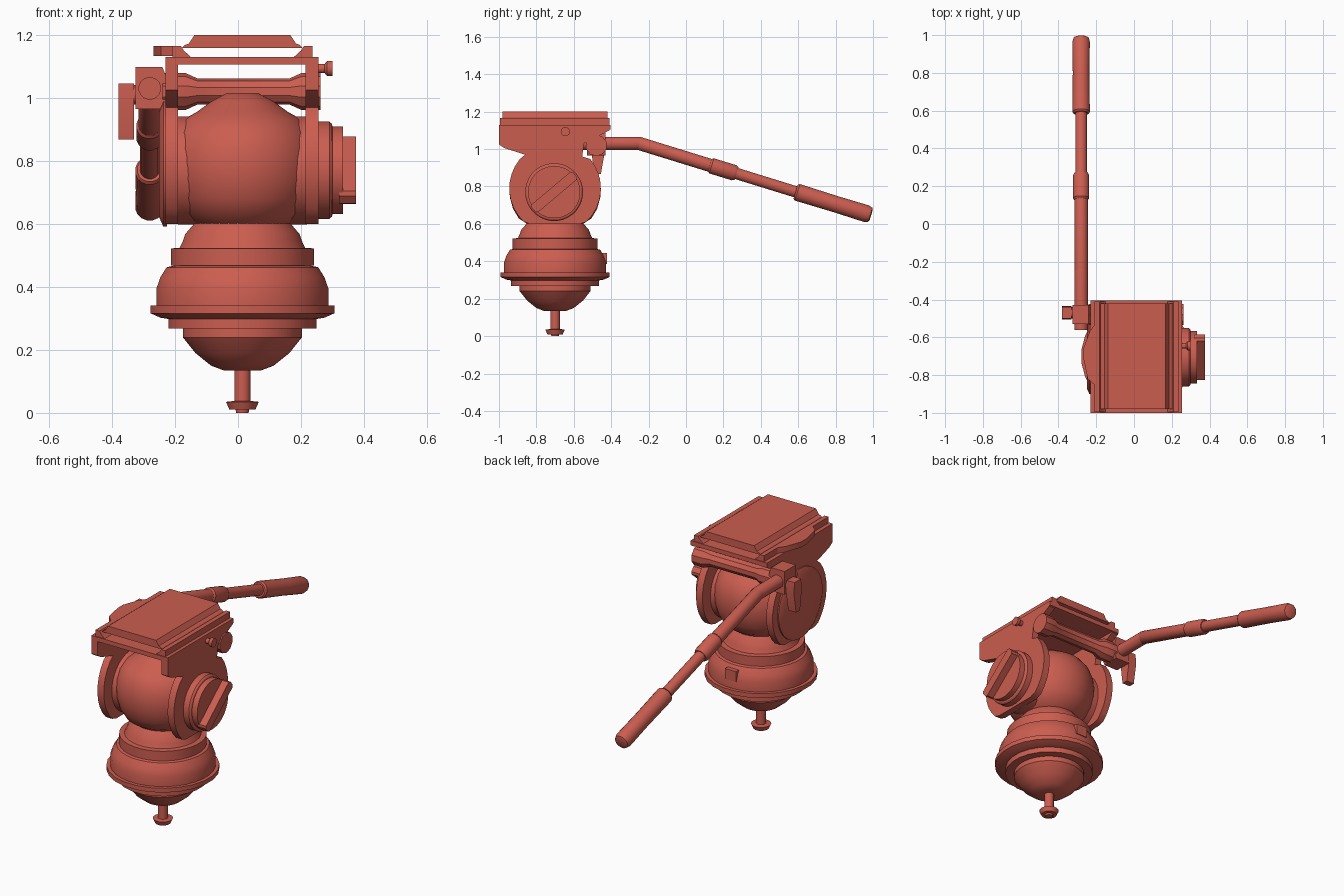
import bpy, bmesh, math
from mathutils import Vector, Matrix

cube = bpy.data.objects.get("Cube")
if cube:
    bpy.data.objects.remove(cube, do_unlink=True)

RED = (0.60, 0.11, 0.08, 1.0)
mat = bpy.data.materials.new("brick_red")
mat.use_nodes = True
mat.diffuse_color = RED
mat.node_tree.nodes["Principled BSDF"].inputs["Base Color"].default_value = RED

CX, CY = 0.014, -0.70     # vertical axis of the head


def finish(name, bm):
    bmesh.ops.remove_doubles(bm, verts=bm.verts, dist=1e-5)
    bmesh.ops.recalc_face_normals(bm, faces=bm.faces)
    mesh = bpy.data.meshes.new(name)
    bm.to_mesh(mesh)
    bm.free()
    mesh.materials.append(mat)
    mesh.shade_smooth()
    mesh.set_sharp_from_angle(angle=math.radians(32))
    obj = bpy.data.objects.new(name, mesh)
    bpy.context.collection.objects.link(obj)
    return obj


def lathe_mesh(profile, origin, axis=(0, 0, 1), sides=32):
    """Revolve (radius, height) points about an axis, with capped ends."""
    bm = bmesh.new()
    place = Matrix.Translation(origin) @ Vector(axis).to_track_quat('Z', 'Y').to_matrix().to_4x4()
    rings = []
    for r, h in profile:
        turn = [2 * math.pi * (i + 0.5) / sides for i in range(sides)]
        rings.append([bm.verts.new(place @ Vector((r * math.cos(a), r * math.sin(a), h))) for a in turn])
    for low, high in zip(rings, rings[1:]):
        for i in range(sides):
            j = (i + 1) % sides
            bm.faces.new((low[i], low[j], high[j], high[i]))
    bm.faces.new(rings[0][::-1])
    bm.faces.new(rings[-1])
    return bm


def lathe(name, *args, **kw):
    return finish(name, lathe_mesh(*args, **kw))


def prism(name, outline, axis, start, end):
    """Extrude a 2D outline along x (outline y,z), y (x,z) or z (x,y)."""
    bm = bmesh.new()

    def point(p, t):
        return {'x': (t, p[0], p[1]), 'y': (p[0], t, p[1]), 'z': (p[0], p[1], t)}[axis]
    a = [bm.verts.new(point(p, start)) for p in outline]
    b = [bm.verts.new(point(p, end)) for p in outline]
    bm.faces.new(a)
    bm.faces.new(b[::-1])
    for i in range(len(a)):
        j = (i + 1) % len(a)
        bm.faces.new((a[i], a[j], b[j], b[i]))
    return finish(name, bm)


def box(name, x, y, z):
    return prism(name, [(x[0], y[0]), (x[1], y[0]), (x[1], y[1]), (x[0], y[1])], 'z', *z)


# Base: foot bolt, bowl and stepped turntable
lathe("foot_bolt", [(0.02, 0), (0.022, 0.01), (0.042, 0.01), (0.053, 0.035), (0.026, 0.038),
                    (0.026, 0.14)], (CX, CY, 0), sides=16)
lathe("bowl", [(0.06, 0.135), (0.10, 0.15), (0.15, 0.19), (0.19, 0.24), (0.19, 0.268)], (CX, CY, 0))
lathe("flange", [(0.237, 0.268), (0.237, 0.298), (0.262, 0.302), (0.294, 0.316), (0.294, 0.341),
                 (0.274, 0.341)], (CX, CY, 0), sides=24)
lathe("base_dome", [(0.274, 0.338), (0.274, 0.395), (0.262, 0.43), (0.242, 0.462), (0.22, 0.467),
                    (0.22, 0.47)], (CX, CY, 0))
lathe("pan_ring", [(0.228, 0.467), (0.228, 0.522), (0.20, 0.524), (0.19, 0.545), (0.182, 0.568),
                   (0.15, 0.605), (0.15, 0.64)], (CX, CY, 0))
box("pan_lock", (CX - 0.035, CX + 0.035), (CY + 0.2, CY + 0.277), (0.385, 0.445))

# Ball body, flattened on both sides, and its side drum
bm = lathe_mesh([(0.15, 0.60), (0.195, 0.63), (0.225, 0.68), (0.242, 0.74), (0.245, 0.79), (0.24, 0.84),
                 (0.222, 0.89), (0.19, 0.93), (0.145, 0.955), (0.10, 0.988), (0.05, 1.015)],
                (CX, CY, 0), sides=48)
for side in (-1, 1):
    cut = bmesh.ops.bisect_plane(bm, geom=bm.verts[:] + bm.edges[:] + bm.faces[:],
                                 plane_co=(CX + side * 0.2, 0, 0), plane_no=(side, 0, 0), clear_outer=True)
    rim = [e for e in cut["geom_cut"] if isinstance(e, bmesh.types.BMEdge)]
    bmesh.ops.contextual_create(bm, geom=rim)
finish("ball_body", bm)
lathe("side_drum", [(0.172, -0.205), (0.172, 0.205)], (CX, CY, 0.77), (1, 0, 0), sides=40)

# Side cheeks: bracket at the top, round lobe clipped flat below
lobe = []
for i in range(25):
    a = math.radians(140 + 260 * i / 24)
    lobe.append((CY + 0.245 * math.cos(a), max(0.6, 0.79 + 0.245 * math.sin(a))))
cheek = ([(-0.41, 1.12), (-1.0, 1.12), (-1.0, 1.025), (-0.97, 1.005), (-0.86, 0.97)] + lobe +
         [(-0.555, 0.96), (-0.545, 1.03), (-0.41, 1.10)])
prism("right_cheek", cheek, 'x', -0.23, -0.19)
prism("left_cheek", cheek, 'x', 0.215, 0.255)
lathe("cheek_cap", [(0.20, 0), (0.20, 0.012), (0.17, 0.025)], (-0.225, CY, 0.79), (-1, 0, 0))

# Camera platform: tray, rails and sliding plate
box("tray", (-0.23, 0.255), (-1.0, -0.405), (1.105, 1.13))
for name, s in (("right_rail", -1), ("left_rail", 1)):
    rail = [(0.222, 1.125), (0.222, 1.165), (0.196, 1.165), (0.186, 1.15), (0.164, 1.13), (0.164, 1.125)]
    prism(name, [(CX + s * x, z) for x, z in rail], 'y', -0.995, -0.41)
prism("sliding_plate", [(-0.178, 1.158), (0.206, 1.158), (0.196, 1.168), (0.184, 1.172), (0.166, 1.2),
                        (-0.138, 1.2), (-0.156, 1.172), (-0.168, 1.168)], 'y', -0.98, -0.42)
prism("plate_lever", [(-0.2, -0.52), (-0.235, -0.57), (-0.268, -0.66), (-0.268, -0.71), (-0.245, -0.82),
                      (-0.2, -0.86)], 'z', 1.133, 1.165)

# Tilt knob on the left: stacked discs and diagonal grip
lathe("tilt_knob", [(0.155, 0), (0.155, 0.04), (0.148, 0.048), (0.14, 0.05), (0.14, 0.083)],
      (0.25, CY - 0.005, 0.77), (1, 0, 0))
ang = math.radians(40)
grip = []
for u, v in [(-0.145, -0.015), (-0.135, -0.027), (0.135, -0.027), (0.145, -0.015),
             (0.145, 0.015), (0.135, 0.027), (-0.135, 0.027), (-0.145, 0.015)]:
    grip.append((CY - 0.005 + u * math.cos(ang) - v * math.sin(ang),
                 0.77 + u * math.sin(ang) + v * math.cos(ang)))
prism("knob_grip", grip, 'x', 0.32, 0.375)

# Small plate lock screw
lathe("lock_screw", [(0.015, 0), (0.015, 0.025), (0.025, 0.033), (0.025, 0.05)],
      (0.25, -0.645, 1.093), (1, 0, 0), sides=12)

# Cross shaft carrying the handle on both sides
lathe("cross_shaft", [(0.058, -0.24), (0.058, -0.165), (0.042, -0.13), (0.042, 0.165), (0.058, 0.2),
                      (0.058, 0.262)], (0, -0.48, 1.02), (1, 0, 0), sides=10)

# Handle clamp and its hanging lever
prism("handle_clamp", [(-0.325, 0.965), (-0.235, 0.965), (-0.225, 0.99), (-0.225, 1.06), (-0.24, 1.098),
                       (-0.325, 1.098)], 'y', -0.53, -0.43)
lathe("clamp_bolt", [(0.032, 0), (0.032, 0.06)], (-0.32, -0.47, 1.01), (-1, 0, 0), sides=12)
prism("clamp_lever", [(-0.5, 1.045), (-0.44, 1.045), (-0.435, 0.98), (-0.455, 0.868), (-0.49, 0.868),
                      (-0.505, 0.98)], 'x', -0.38, -0.33)

# Pan handle: bent rod, collar and end grip
bend = Vector((-0.28, -0.25, 1.03))
down = Vector((0, 1.23, -0.38)).normalized()
lathe("handle_stub", [(0.036, -0.31), (0.036, 0), (0.034, 0.01)], bend, (0, 1, 0), sides=16)
lathe("handle_rod", [(0.03, -0.012), (0.036, 0), (0.036, 0.41), (0.031, 0.41), (0.031, 0.9)],
      bend, down, sides=16)
lathe("handle_collar", [(0.036, 0.395), (0.043, 0.405), (0.043, 0.53), (0.036, 0.545)],
      bend, down, sides=16)
lathe("handle_grip", [(0.04, 0.875), (0.047, 0.885), (0.045, 1.1), (0.047, 1.27), (0.04, 1.293),
                      (0.028, 1.298)], bend, down, sides=16)
